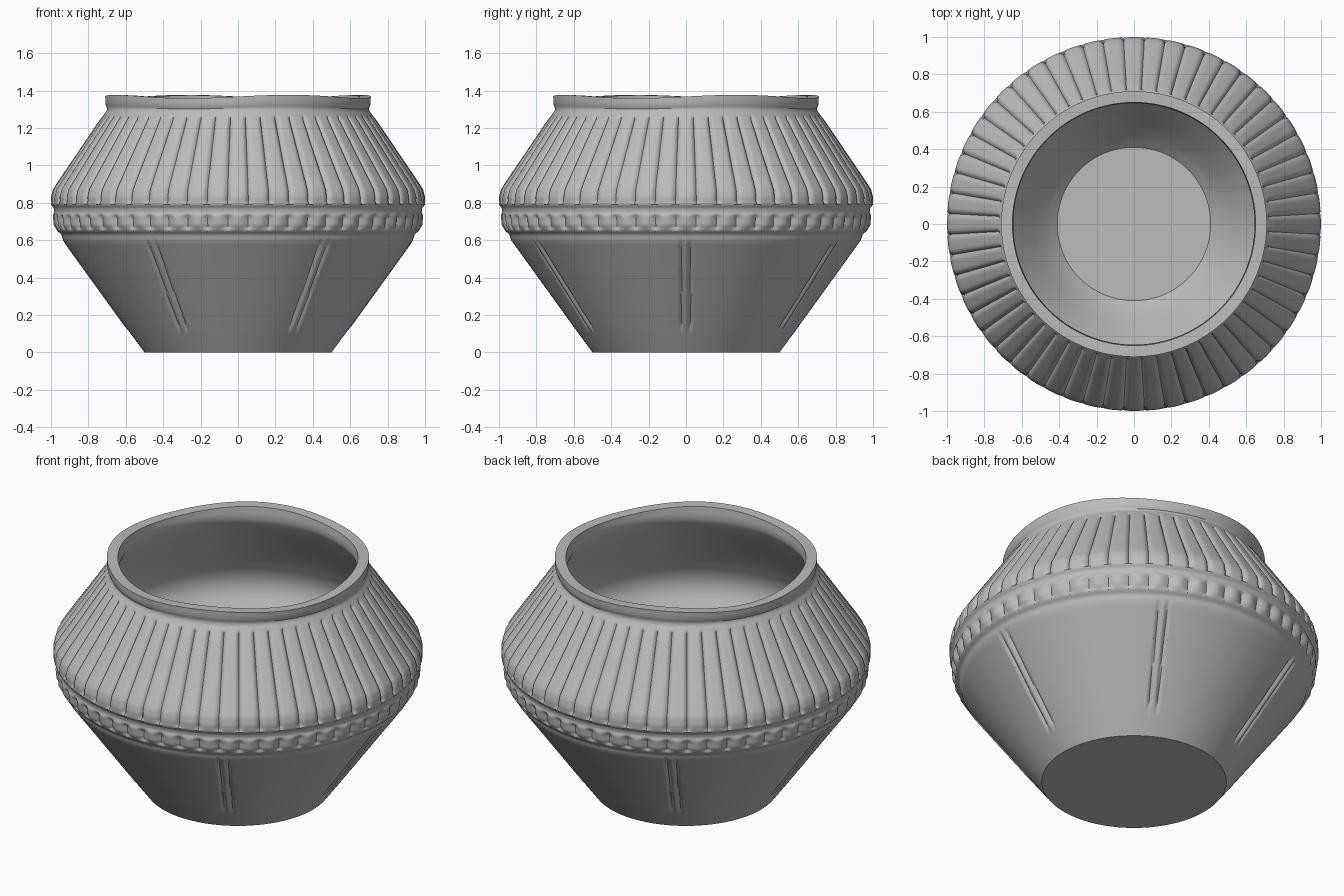
import bpy, bmesh, math

SEGMENTS = 672   # twelve columns per pleat
PLEATS = 56
SLITS = 6

cube = bpy.data.objects.get("Cube")
if cube:
    bpy.data.objects.remove(cube, do_unlink=True)

clay = bpy.data.materials.new("grey clay")
clay.use_nodes = True
grey = (0.5, 0.5, 0.5, 1)
clay.diffuse_color = grey
clay.node_tree.nodes["Principled BSDF"].inputs["Base Color"].default_value = grey

# Profiles: radius, height, subdivisions up to the next point
OUTER = [(0.5, 0, 5), (0.585, 0.115, 20), (0.935, 0.6, 3), (0.945, 0.63, 3),
         (0.967, 0.65, 4), (0.985, 0.68, 5), (0.99, 0.73, 3), (0.982, 0.75, 3),
         (0.985, 0.77, 3), (0.999, 0.79, 4), (1, 0.83, 3), (0.99, 0.87, 3),
         (0.965, 0.91, 12), (0.745, 1.235, 4), (0.718, 1.27, 3), (0.703, 1.29, 2),
         (0.7, 1.305, 2), (0.708, 1.325, 2), (0.71, 1.368, 1)]
INNER = [(0.65, 1.366, 2), (0.645, 1.3, 2), (0.67, 1.25, 3), (0.86, 0.96, 3),
         (0.91, 0.86, 2), (0.92, 0.8, 2), (0.91, 0.74, 2), (0.86, 0.66, 6),
         (0.47, 0.12, 2), (0.41, 0.06, 1)]


def ramp(value, low, high):
    t = max(0, min(1, (value - low) / (high - low)))
    return t * t * (3 - 2 * t)


def window(z, low, high, fade):
    return ramp(z, low, low + fade) * (1 - ramp(z, high - fade, high))


def sample(points):
    rings = []
    for (r0, z0, steps), (r1, z1, _) in zip(points, points[1:]):
        rings += [(r0 + (r1 - r0) * i / steps, z0 + (z1 - z0) * i / steps) for i in range(steps)]
    return rings + [points[-1][:2]]


def carve(angle, r, z):
    """Relief of the outer wall: pleats, beaded band and paired slits."""
    scallop = abs(math.cos(PLEATS * angle / 2))
    crease = (1 - scallop) ** 3
    depth = 0.020 * crease * window(z, 0.785, 1.27, 0.025)
    depth += 0.02 * (1 - scallop) * window(z, 0.65, 0.745, 0.025)
    pitch = math.tau / SLITS
    across = ((angle + pitch / 2) % pitch - pitch / 2) * r
    groove = max(0, 1 - abs(abs(across) - 0.024) / 0.014)
    ridge = max(0, 1 - abs(across) / 0.014)
    depth += (0.014 * groove - 0.004 * ridge) * window(z, 0.11, 0.61, 0.04)
    return depth


def make_ring(bm, r, z, relief):
    ring = []
    for i in range(SEGMENTS):
        a = math.tau * i / SEGMENTS
        radius = r - carve(a, r, z) if relief else r
        wave = 0.009 * math.sin(4 * a) * ramp(z, 1.27, 1.36)
        ring.append(bm.verts.new((radius * math.cos(a), radius * math.sin(a), z + wave)))
    return ring


# Wall, rim, inside and floors in one closed surface
bm = bmesh.new()
rings = [make_ring(bm, r, z, True) for r, z in sample(OUTER)]
rings += [make_ring(bm, r, z, False) for r, z in sample(INNER)]
for low, high in zip(rings, rings[1:]):
    for i in range(SEGMENTS):
        j = (i + 1) % SEGMENTS
        bm.faces.new((low[i], low[j], high[j], high[i]))
bm.faces.new(rings[0][::-1])
bm.faces.new(rings[-1])
mesh = bpy.data.meshes.new("pot")
bm.to_mesh(mesh)
bm.free()
mesh.materials.append(clay)

pot = bpy.data.objects.new("pot", mesh)
bpy.context.collection.objects.link(pot)
bpy.ops.object.select_all(action="DESELECT")
pot.select_set(True)
bpy.context.view_layer.objects.active = pot
bpy.ops.object.shade_smooth_by_angle(angle=math.radians(35))
